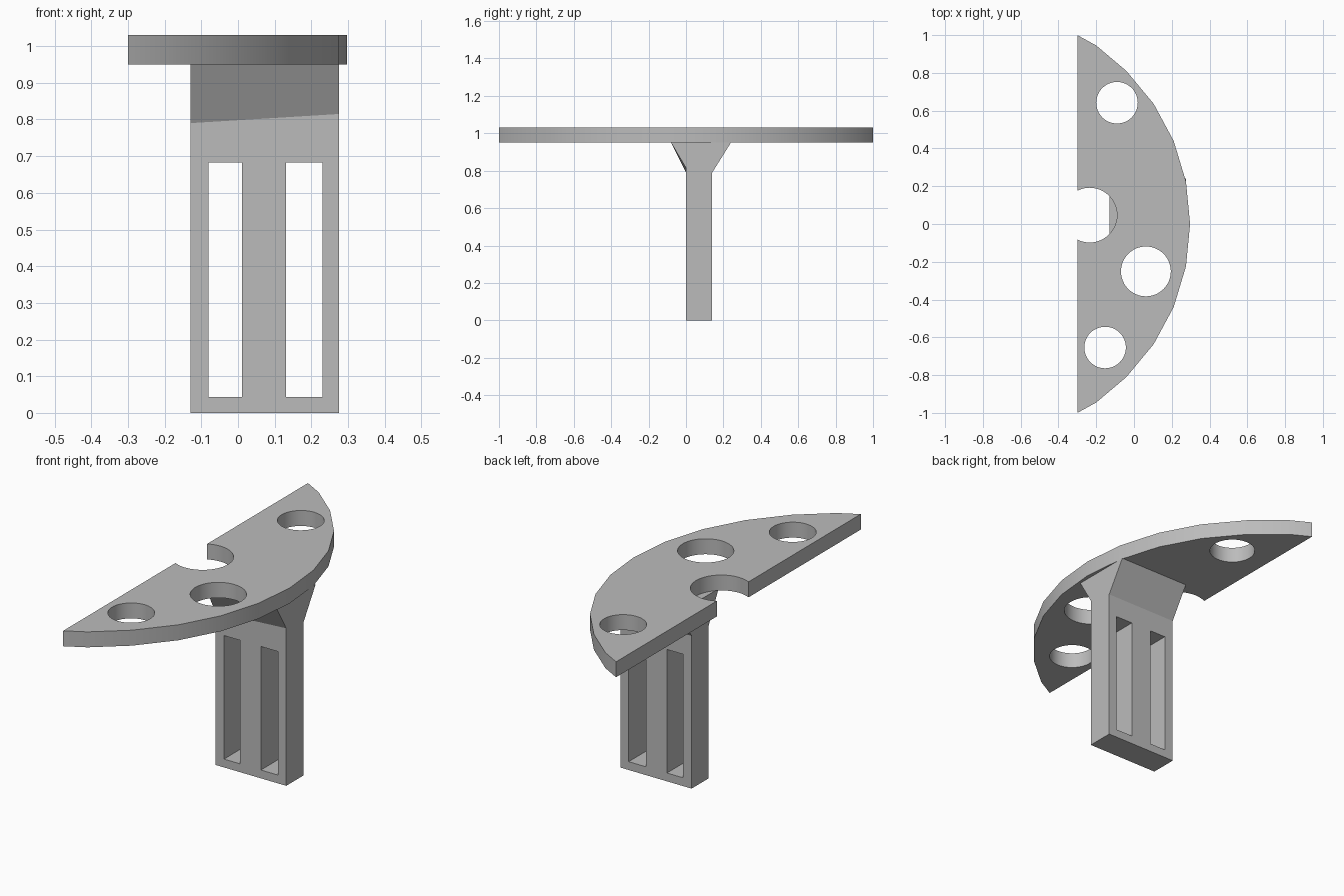
import bpy
import bmesh
import math

default = bpy.data.objects.get("Cube")
if default:
    bpy.data.objects.remove(default, do_unlink=True)

grey = bpy.data.materials.new("mid grey")
grey.use_nodes = True
grey.diffuse_color = (0.5, 0.5, 0.5, 1)
grey.node_tree.nodes["Principled BSDF"].inputs["Base Color"].default_value = (0.5, 0.5, 0.5, 1)


def link(name, bm):
    bmesh.ops.recalc_face_normals(bm, faces=bm.faces)
    mesh = bpy.data.meshes.new(name)
    bm.to_mesh(mesh)
    bm.free()
    mesh.materials.append(grey)
    obj = bpy.data.objects.new(name, mesh)
    bpy.context.collection.objects.link(obj)
    return obj


def prism(name, points, direction):
    """Extrude a closed outline along a direction."""
    bm = bmesh.new()
    face = bm.faces.new([bm.verts.new(p) for p in points])
    moved = bmesh.ops.extrude_face_region(bm, geom=[face])["geom"]
    verts = [v for v in moved if isinstance(v, bmesh.types.BMVert)]
    bmesh.ops.translate(bm, verts=verts, vec=direction)
    return link(name, bm)


def cut(target, cutter):
    """Subtract a cutter from a part, then discard the cutter."""
    cutter.hide_render = True
    mod = target.modifiers.new("cut", "BOOLEAN")
    mod.operation = "DIFFERENCE"
    mod.solver = "EXACT"
    mod.object = cutter
    bpy.context.view_layer.objects.active = target
    bpy.ops.object.modifier_apply(modifier=mod.name)
    bpy.data.objects.remove(cutter, do_unlink=True)


# Half-moon top plate
bottom, top = 0.95, 1.03
arc = [(-0.3, 1), (-0.2, 0.945), (-0.04, 0.81), (0.105, 0.635), (0.21, 0.44), (0.275, 0.225)]
outline = arc + [(0.297, 0)] + [(x, -y) for x, y in reversed(arc)]
plate = prism("top_plate", [(x, y, bottom) for x, y in outline], (0, 0, top - bottom))

# Round holes and the edge notch
for x, y, radius in [(-0.09, 0.642, 0.11), (0.063, -0.251, 0.132),
                     (-0.153, -0.654, 0.11), (-0.235, 0.047, 0.145)]:
    ring = [(x + radius * math.cos(i * math.tau / 48),
             y + radius * math.sin(i * math.tau / 48), bottom - 0.1) for i in range(48)]
    cut(plate, prism("hole_cutter", ring, (0, 0, 0.3)))

# Post with a flared head
left, right = -0.13, 0.276
profile = [(0, 0), (0.14, 0), (0.14, 0.79), (0.24, bottom), (-0.08, bottom), (0, 0.79)]
post = prism("flared_post", [(left, y, z) for y, z in profile], (right - left, 0, 0))
for v in post.data.vertices:
    if v.co.x > 0 and v.co.y < 0.01 and 0.7 < v.co.z < 0.9:
        v.co.z = 0.815

# Two tall slots through the post
for x0, x1 in [(-0.08, 0.011), (0.131, 0.23)]:
    corners = [(x0, -0.1, 0.043), (x1, -0.1, 0.043), (x1, -0.1, 0.682), (x0, -0.1, 0.682)]
    cut(post, prism("slot_cutter", corners, (0, 0.4, 0)))

# Smooth the curved rim, keep the corners sharp
bpy.ops.object.select_all(action="DESELECT")
plate.select_set(True)
bpy.context.view_layer.objects.active = plate
bpy.ops.object.shade_smooth_by_angle(angle=math.radians(30))
